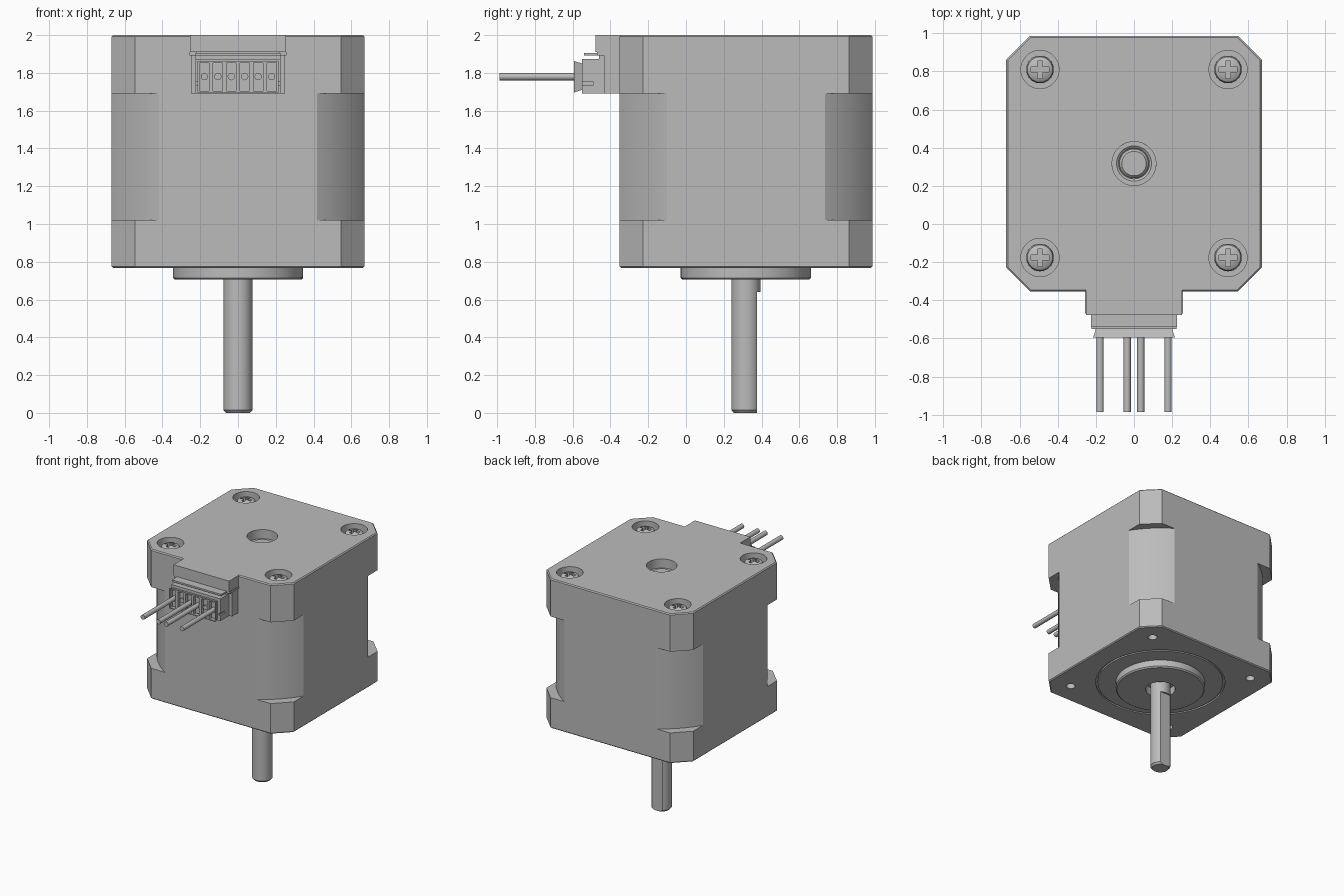
import bpy, bmesh, math
from mathutils import Matrix, Vector

cube = bpy.data.objects.get("Cube")
if cube:
    bpy.data.objects.remove(cube, do_unlink=True)

CY = 0.317       # motor axis position in y
HALF = 0.67      # half width of the square body
SCREW = 0.493    # screw offset from the axis
CORNERS = [(sx * SCREW, CY + sy * SCREW) for sx in (-1, 1) for sy in (-1, 1)]

grey = bpy.data.materials.new("plain grey")
grey.use_nodes = True
grey.diffuse_color = (0.5, 0.5, 0.5, 1)
grey.node_tree.nodes["Principled BSDF"].inputs["Base Color"].default_value = (0.5, 0.5, 0.5, 1)


def finish(name, bm, bevel=0.0):
    bmesh.ops.recalc_face_normals(bm, faces=bm.faces)
    mesh = bpy.data.meshes.new(name)
    bm.to_mesh(mesh)
    bm.free()
    mesh.materials.append(grey)
    ob = bpy.data.objects.new(name, mesh)
    bpy.context.collection.objects.link(ob)
    if bevel:
        mod = ob.modifiers.new("edge", "BEVEL")
        mod.width, mod.segments, mod.limit_method = bevel, 1, "ANGLE"
        mod.angle_limit = math.radians(60)
    return ob


def prism(name, points, z0, z1, bevel=0.0):
    """Extrude an outline in x, y (about the axis) from z0 to z1."""
    bm = bmesh.new()
    face = bm.faces.new([bm.verts.new((x, CY + y, z0)) for x, y in points])
    out = bmesh.ops.extrude_face_region(bm, geom=[face])
    bmesh.ops.translate(bm, vec=(0, 0, z1 - z0),
                        verts=[v for v in out["geom"] if isinstance(v, bmesh.types.BMVert)])
    return finish(name, bm, bevel)


def boxes(name, spans):
    """Several boxes, each (x0, x1, y0, y1, z0, z1), in one object."""
    bm = bmesh.new()
    for x0, x1, y0, y1, z0, z1 in spans:
        size = Matrix.Diagonal((x1 - x0, y1 - y0, z1 - z0, 1))
        mid = Vector((x0 + x1, y0 + y1, z0 + z1)) / 2
        bmesh.ops.create_cube(bm, size=1, matrix=Matrix.Translation(mid) @ size)
    return finish(name, bm)


def lathe(name, profile, x=0, y=CY, sides=64, closed=False):
    """Spin (radius, z) points around a vertical axis."""
    bm = bmesh.new()
    vs = [bm.verts.new((r, 0, z)) for r, z in profile]
    pairs = list(zip(vs, vs[1:])) + ([(vs[-1], vs[0])] if closed else [])
    edges = [bm.edges.new(p) for p in pairs]
    bmesh.ops.spin(bm, geom=vs + edges, cent=(0, 0, 0), axis=(0, 0, 1),
                   angle=math.tau, steps=sides, use_merge=True)
    bmesh.ops.remove_doubles(bm, verts=bm.verts, dist=1e-5)
    bmesh.ops.translate(bm, verts=bm.verts, vec=(x, y, 0))
    return finish(name, bm)


def disc(r, z0, z1, x=0, y=CY, sides=48):
    return lathe("cutter", [(0, z0), (r, z0), (r, z1), (0, z1)], x, y, sides)


def bake(ob):
    """Apply the modifiers of an object."""
    mesh = bpy.data.meshes.new_from_object(
        ob.evaluated_get(bpy.context.evaluated_depsgraph_get()))
    ob.modifiers.clear()
    ob.data = mesh


def cut(ob, cutters):
    for c in cutters:
        mod = ob.modifiers.new("cut", "BOOLEAN")
        mod.operation, mod.object, mod.solver = "DIFFERENCE", c, "EXACT"
    bake(ob)
    for c in cutters:
        bpy.data.objects.remove(c, do_unlink=True)


def smooth(ob, angle=30):
    bpy.ops.object.select_all(action="DESELECT")
    ob.select_set(True)
    bpy.context.view_layer.objects.active = ob
    bpy.ops.object.shade_smooth_by_angle(angle=math.radians(angle))


# Body: chamfered end caps around a stator with rounded corners
c = HALF - 0.125
octagon = [(HALF, -c), (HALF, c), (c, HALF), (-c, HALF),
           (-HALF, c), (-HALF, -c), (-c, -HALF), (c, -HALF)]
R = 0.79
a0 = math.acos(HALF / R)
rounded = []
for q in range(4):
    for i in range(13):
        a = q * math.pi / 2 + a0 + (math.pi / 2 - 2 * a0) * i / 12
        rounded.append((R * math.cos(a), R * math.sin(a)))

rear_cap = prism("rear_cap", octagon, 1.69, 2.0)
stator = prism("stator", rounded, 1.02, 1.69)
front_cap = prism("mounting_cap", octagon, 0.768, 1.02)
for cap, z in ((rear_cap, 2.0), (front_cap, 0.768)):
    bm = bmesh.new()
    bm.from_mesh(cap.data)
    rim = [e for e in bm.edges if all(abs(v.co.z - z) < 1e-4 for v in e.verts)]
    bmesh.ops.bevel(bm, geom=rim, offset=0.008, segments=1, affect="EDGES")
    bm.to_mesh(cap.data)
    bm.free()

# Recesses in the caps
cut(rear_cap, [disc(0.1, 1.93, 2.1, x, y) for x, y in CORNERS] + [disc(0.115, 1.9, 2.1)])
groove = lathe("cutter", [(0.485, 0.7), (0.5, 0.7), (0.5, 0.78), (0.485, 0.78)], closed=True)
cut(front_cap, [disc(0.035, 0.7, 0.9, x, y, 24) for x, y in CORNERS] + [groove])
smooth(rear_cap)
smooth(front_cap)
smooth(stator, 15)

# Cross-head screws
for i, (x, y) in enumerate(CORNERS):
    screw = lathe(f"screw_{i + 1}", [(0, 1.92), (0.072, 1.92), (0.072, 1.96), (0.066, 1.974),
                                     (0.05, 1.984), (0.025, 1.99), (0, 1.991)], x, y, 32)
    l, w = 0.046, 0.013
    cut(screw, [boxes("cutter", [(x - l, x + l, y - w, y + w, 1.955, 2.1)]),
                boxes("cutter", [(x - w, x + w, y - l, y + l, 1.955, 2.1)])])
    smooth(screw)

# Pilot boss, rear bearing ring and shaft
smooth(lathe("pilot_boss", [(0.115, 0.705), (0.335, 0.705), (0.345, 0.715), (0.345, 0.77),
                            (0.115, 0.77)], closed=True))
smooth(lathe("bearing_ring", [(0.08, 1.9), (0.115, 1.9), (0.115, 1.925), (0.092, 1.925),
                              (0.08, 1.915)], closed=True))
shaft = lathe("shaft", [(0, 0), (0.064, 0), (0.077, 0.015), (0.077, 1.93),
                        (0.064, 1.945), (0, 1.945)])
cut(shaft, [boxes("cutter", [(-0.2, 0.2, CY + 0.06, CY + 0.2, -0.1, 0.64)])])
smooth(shaft)

# Connector: cover tab, thin lip, side clips and socket
FRONT = CY - HALF
boxes("connector_tab", [(-0.253, 0.253, -0.478, FRONT + 0.02, 1.91, 2.0)])
boxes("connector_lip", [(-0.225, 0.225, -0.54, FRONT, 1.892, 1.906),
                        (-0.225, 0.225, -0.46, FRONT, 1.872, 1.894)])
boxes("connector_clips", [s for k in (-1, 1) for s in (
    (k * 0.235 - 0.014, k * 0.235 + 0.014, -0.435, FRONT, 1.69, 1.91),
    (k * 0.238 - 0.018, k * 0.238 + 0.018, -0.47, FRONT, 1.892, 1.91))])
socket = boxes("connector_socket", [(-0.224, 0.224, -0.55, FRONT, 1.69, 1.873)])
cut(socket, [boxes("cutter", [(k * 0.224 - 0.012, k * 0.224 + 0.012, -0.6, -0.49, 1.735, 1.752)])
             for k in (-1, 1)])

# Plug: flared block with six wire slots
bm = bmesh.new()
back = [bm.verts.new((x, -0.55, z)) for x, z in
        ((-0.2, 1.71), (0.2, 1.71), (0.2, 1.85), (-0.2, 1.85))]
face = bm.faces.new(back)
new = bmesh.ops.extrude_face_region(bm, geom=[face])["geom"]
for v in (g for g in new if isinstance(g, bmesh.types.BMVert)):
    v.co = (v.co.x * 1.07, -0.594, 1.78 + (v.co.z - 1.78) * 1.2)
plug = finish("plug", bm)
slots = [(i - 2.5) * 0.0713 for i in range(6)]
cut(plug, [boxes("cutter", [(x - 0.026, x + 0.026, -0.65, -0.565, 1.705, 1.853)]) for x in slots])


def rod(name, x, r, y0, y1):
    bm = bmesh.new()
    turn = Matrix.Translation((x, (y0 + y1) / 2, 1.78)) @ Matrix.Rotation(math.pi / 2, 4, "X")
    bmesh.ops.create_cone(bm, cap_ends=True, segments=24, radius1=r, radius2=r,
                          depth=y1 - y0, matrix=turn)
    smooth(finish(name, bm))


# Four long wires, with short pins in the other slots
for i, x in enumerate(slots):
    if i in (0, 2, 3, 5):
        rod(f"wire_{i + 1}", x, 0.019, -0.987, -0.555)
    else:
        rod(f"pin_{i + 1}", x, 0.019, -0.58, -0.555)
